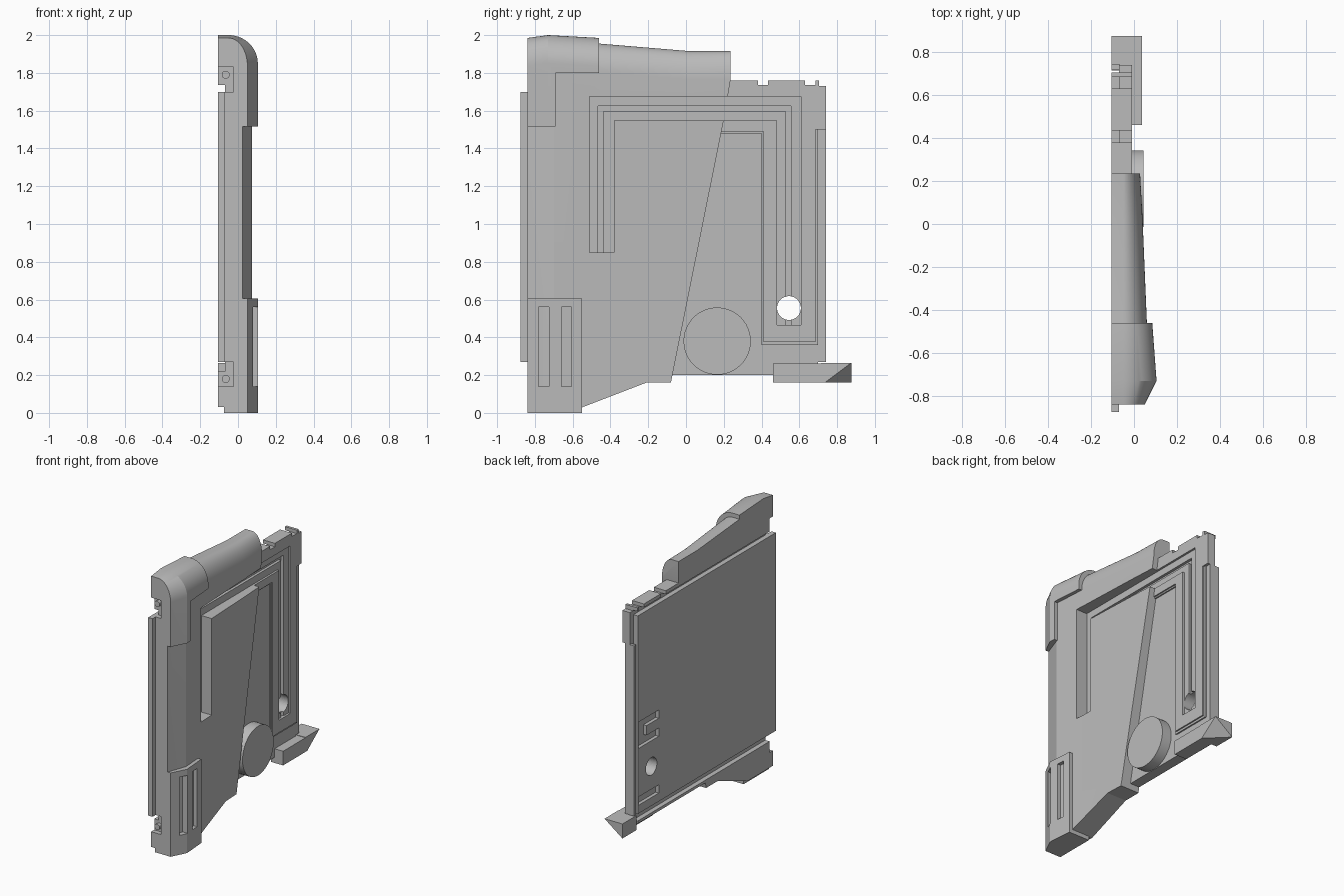
import bpy, bmesh, math
from mathutils import Matrix, Vector

cube = bpy.data.objects.get("Cube")
if cube:
    bpy.data.objects.remove(cube, do_unlink=True)

grey = bpy.data.materials.new("plain grey")
grey.use_nodes = True
colour = (0.5, 0.5, 0.5, 1)
grey.diffuse_color = colour
grey.node_tree.nodes["Principled BSDF"].inputs["Base Color"].default_value = colour

BACK, SEAT = -0.105, -0.07      # rear plane and the plane the back plate sits on


def finish(name, bm):
    bmesh.ops.recalc_face_normals(bm, faces=bm.faces)
    mesh = bpy.data.meshes.new(name)
    bm.to_mesh(mesh)
    bm.free()
    mesh.materials.append(grey)
    ob = bpy.data.objects.new(name, mesh)
    bpy.context.collection.objects.link(ob)
    return ob


def prism(name, outline, x0, x1):
    """Side outline of (y, z) points, extruded along x."""
    bm = bmesh.new()
    face = bm.faces.new([bm.verts.new((x0, y, z)) for y, z in outline])
    made = bmesh.ops.extrude_face_region(bm, geom=[face])["geom"]
    bmesh.ops.translate(bm, vec=(x1 - x0, 0, 0),
                        verts=[v for v in made if isinstance(v, bmesh.types.BMVert)])
    return finish(name, bm)


def rect(y0, y1, z0, z1):
    return [(y0, z0), (y1, z0), (y1, z1), (y0, z1)]


def box(name, x0, x1, *sides):
    return prism(name, rect(*sides), x0, x1)


def disc(name, x0, x1, y, z, r):
    bm = bmesh.new()
    spot = Matrix.Translation(((x0 + x1) / 2, y, z)) @ Matrix.Rotation(math.pi / 2, 4, 'Y')
    bmesh.ops.create_cone(bm, cap_ends=True, segments=48, radius1=r, radius2=r,
                          depth=x1 - x0, matrix=spot)
    return finish(name, bm)


def envelope(name, stations):
    """Loft along y of sections with a rounded upper outer shoulder."""
    bm = bmesh.new()
    rings = []
    for y, x, top in stations:
        pts = [(BACK, -0.1), (x, -0.1)]
        for i in range(17):
            a = math.pi / 2 * i / 16
            pts.append((-0.05 + (x + 0.05) * math.cos(a), top - 0.15 + 0.15 * math.sin(a)))
        pts.append((BACK, top))
        rings.append([bm.verts.new((px, y, pz)) for px, pz in pts])
    for a, b in zip(rings, rings[1:]):
        for i in range(len(a)):
            j = (i + 1) % len(a)
            bm.faces.new((a[i], a[j], b[j], b[i]))
    bm.faces.new(rings[0])
    bm.faces.new(rings[-1])
    return finish(name, bm)


def boolean(ob, cutters, operation='DIFFERENCE'):
    bpy.context.view_layer.objects.active = ob
    for c in cutters:
        mod = ob.modifiers.new("cut", 'BOOLEAN')
        mod.object, mod.operation, mod.solver = c, operation, 'EXACT'
        bpy.ops.object.modifier_apply(modifier=mod.name)


def smooth(ob):
    bpy.ops.object.select_all(action='DESELECT')
    ob.select_set(True)
    bpy.context.view_layer.objects.active = ob
    bpy.ops.object.shade_smooth_by_angle(angle=math.radians(18))


def arch(left, right, left_foot, right_foot, top, width):
    """Inverted U outline."""
    return [(left, left_foot), (left, top), (right, top), (right, right_foot),
            (right - width, right_foot), (right - width, top - width),
            (left + width, top - width), (left + width, left_foot)]


# Shared cutters
channel = prism("channel_cutter", arch(-0.51, 0.61, 0.85, 0.465, 1.675, 0.128), -0.025, 0.3)
slot = prism("slot_cutter", arch(-0.465, 0.555, 0.85, 0.465, 1.625, 0.027), -0.045, 0.3)
hole = disc("hole_cutter", -0.3, 0.3, 0.545, 0.555, 0.063)
seat = box("seat_cutter", -0.3, SEAT, -1, 1, 0.22, 1.735)
toe = box("toe_cutter", -0.3, -0.075, -1, 1, -0.1, 0.03)
pockets = [box("pocket_cutter", -0.3, -0.025, -1, -0.805, z, z + 0.13) for z in (0.14, 1.70)]
cutters = [channel, slot, hole, seat, toe] + pockets

# Outer body shell with a tapering face and rounded top
body_form = envelope("body_form", [(-0.84, 0.025, 1.955), (-0.70, 0.075, 1.97),
                                   (-0.46, 0.06, 1.955), (0.02, 0.04, 1.915),
                                   (0.24, 0.028, 1.915)])
body = prism("outer_body", [(-0.84, 0.01), (-0.6, 0.01), (-0.21, 0.16), (-0.08, 0.16),
                            (0.2, 1.55), (0.235, 1.76), (0.235, 2.1), (-0.84, 2.1)], BACK, 0.2)
boolean(body, [body_form], 'INTERSECT')
boolean(body, [channel, slot, seat, toe] + pockets)
smooth(body)

# Corner cap and lower boot share one thicker form
cap_form = envelope("cap_form", [(-0.84, 0.05, 1.985), (-0.73, 0.105, 2.0), (-0.46, 0.085, 1.985)])
cap = prism("corner_cap", [(-0.84, 1.515), (-0.69, 1.515), (-0.69, 1.80), (-0.46, 1.80),
                           (-0.46, 2.1), (-0.84, 2.1)], BACK, 0.2)
boot = box("lower_boot", BACK, 0.2, -0.84, -0.55, 0, 0.605)
grilles = [box("grille_cutter", 0.055, 0.3, y, y + 0.055, 0.14, 0.56) for y in (-0.78, -0.66)]
for ob in (cap, boot):
    boolean(ob, [cap_form], 'INTERSECT')
    boolean(ob, [seat, toe] + pockets)
boolean(boot, grilles)
smooth(cap)
smooth(boot)

# Pins inside the front edge pockets
for label, z in (("lower", 0.18), ("upper", 1.79)):
    bm = bmesh.new()
    bmesh.ops.create_cone(bm, cap_ends=True, segments=24, radius1=0.021, radius2=0.021, depth=0.03,
                          matrix=Matrix.Translation((-0.065, -0.815, z))
                          @ Matrix.Rotation(math.pi / 2, 4, 'X'))
    smooth(finish(label + "_pin", bm))

# Rear half: recessed base and raised panel with a notched top
base = prism("base_panel", [(-0.1, 0.2), (0.7, 0.2), (0.7, 0.27), (0.74, 0.27), (0.74, 1.5),
                            (0.7, 1.5), (0.7, 1.73), (0.1, 1.73)], BACK, -0.03)
raised = prism("raised_panel", [(0.18, 1.49), (0.41, 1.49), (0.41, 0.375), (0.685, 0.375),
                                (0.685, 1.5), (0.74, 1.5), (0.74, 1.73), (0.705, 1.73),
                                (0.705, 1.76), (0.685, 1.76), (0.685, 1.735), (0.63, 1.735),
                                (0.63, 1.76), (0.435, 1.76), (0.435, 1.735), (0.38, 1.735),
                                (0.38, 1.76), (0.2, 1.76)], BACK, -0.01)
for ob in (base, raised):
    boolean(ob, [channel, slot, hole, seat])

# Narrow lip along the foot of the raised panel
lip = prism("panel_lip", [(0.18, 1.48), (0.4, 1.48), (0.4, 0.36), (0.7, 0.36), (0.7, 1.5),
                          (0.685, 1.5), (0.685, 0.375), (0.41, 0.375), (0.41, 1.49), (0.18, 1.49)],
            -0.05, -0.02)

# Flat back plate with shallow recesses
plate = box("back_plate", BACK, SEAT, -0.875, 0.70, 0.27, 1.70)
recesses = [prism("recess_cutter", [(0.46, 0.74), (0.69, 0.74), (0.69, 0.93), (0.46, 0.93),
                                    (0.46, 0.87), (0.6, 0.87), (0.6, 0.80), (0.46, 0.80)],
                  -0.3, -0.08),
            box("recess_cutter", -0.3, -0.08, 0.46, 0.69, 0.33, 0.39)]
boolean(plate, [hole] + recesses)
strip = box("rear_edge_strip", BACK, -0.065, 0.72, 0.742, 0.27, 1.5)

# Round boss on the rear half
smooth(disc("round_boss", -0.06, 0.045, 0.165, 0.38, 0.178))

# Foot bracket with a sliced pointed end
bracket = box("foot_bracket", -0.06, 0.038, 0.46, 0.73, 0.16, 0.262)
tip = box("bracket_tip", BACK, 0.038, 0.715, 0.875, 0.16, 0.265)
bm = bmesh.new()
bm.from_mesh(tip.data)
a, b, c = Vector((0.038, 0.735, 0.16)), Vector((0.038, 0.875, 0.265)), Vector((BACK, 0.875, 0.16))
normal = (b - a).cross(c - a)
normal *= 1 if normal.x > 0 else -1
cut = bmesh.ops.bisect_plane(bm, geom=bm.verts[:] + bm.edges[:] + bm.faces[:], plane_co=a,
                             plane_no=normal, clear_outer=True, dist=1e-5)
bmesh.ops.holes_fill(bm, edges=[e for e in bm.edges if e.is_boundary], sides=0)
bmesh.ops.recalc_face_normals(bm, faces=bm.faces)
bm.to_mesh(tip.data)
bm.free()

# Helpers are no longer needed once applied
for ob in cutters + recesses + grilles + [body_form, cap_form]:
    bpy.data.objects.remove(ob, do_unlink=True)
